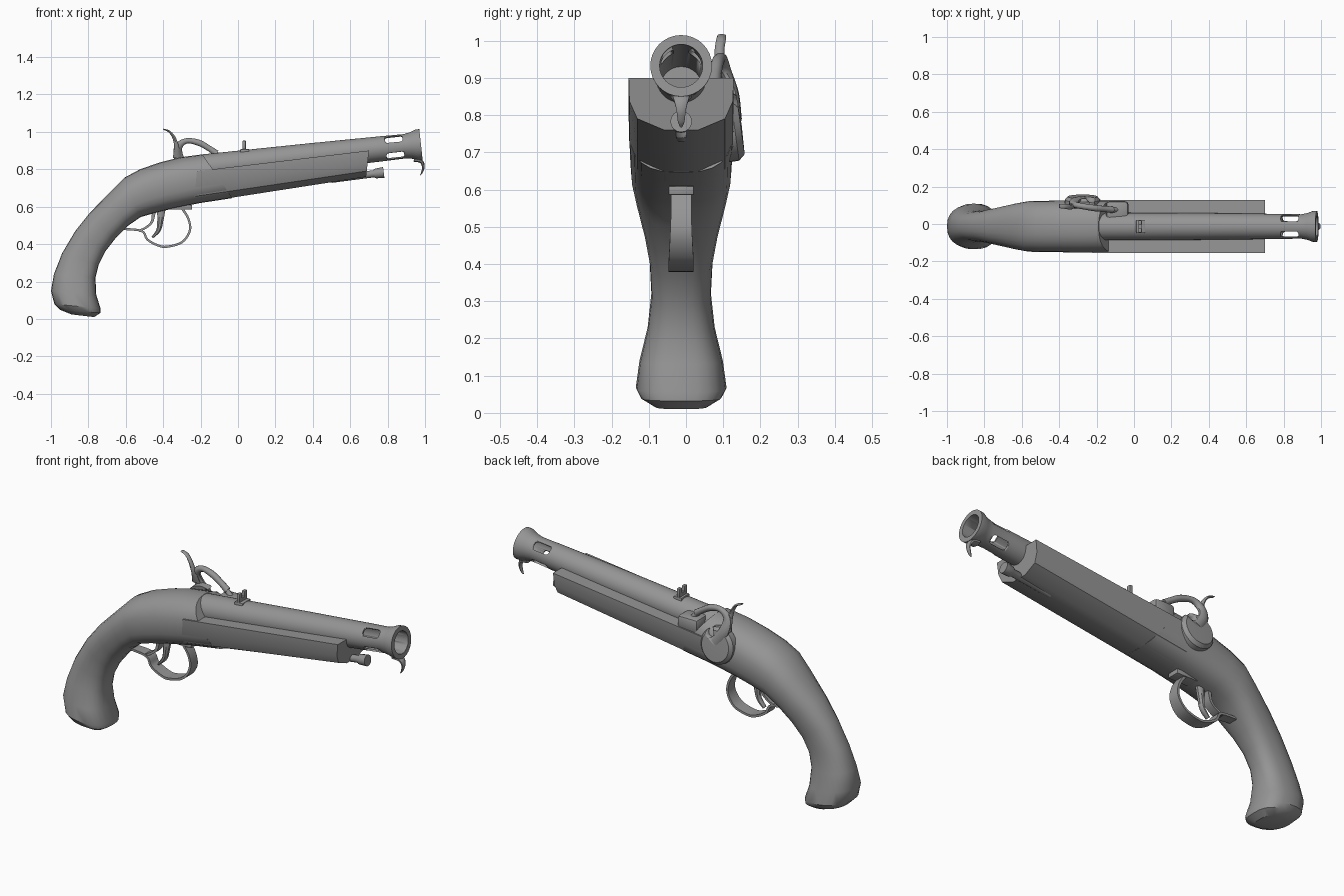
import bpy, bmesh, math
from mathutils import Vector, Matrix

cube = bpy.data.objects.get("Cube")
if cube:
    bpy.data.objects.remove(cube, do_unlink=True)

MID = -0.013  # the long centre plane of the pistol
TILT = math.atan(0.109)
AXIS = Matrix.Translation((0, MID, 0.826)) @ Matrix.Rotation(-TILT, 4, 'Y')

grey = bpy.data.materials.new("plain grey")
grey.use_nodes = True
grey.diffuse_color = (0.3, 0.3, 0.3, 1)
grey.node_tree.nodes["Principled BSDF"].inputs["Base Color"].default_value = grey.diffuse_color


def finish(name, bm, angle=35):
    bmesh.ops.recalc_face_normals(bm, faces=bm.faces)
    mesh = bpy.data.meshes.new(name)
    bm.to_mesh(mesh)
    bm.free()
    mesh.materials.append(grey)
    ob = bpy.data.objects.new(name, mesh)
    bpy.context.collection.objects.link(ob)
    bpy.ops.object.select_all(action='DESELECT')
    ob.select_set(True)
    bpy.context.view_layer.objects.active = ob
    bpy.ops.object.shade_smooth_by_angle(angle=math.radians(angle))
    return ob


def loft(name, rings, angle=35):
    bm = bmesh.new()
    loops = [[bm.verts.new(p) for p in ring] for ring in rings]
    n = len(loops[0])
    for a, b in zip(loops, loops[1:]):
        for i in range(n):
            j = (i + 1) % n
            bm.faces.new((a[i], a[j], b[j], b[i]))
    bm.faces.new(loops[0])
    bm.faces.new(loops[-1])
    return finish(name, bm, angle)


def smooth_path(points, steps):
    # Catmull-Rom interpolation of every value in the points
    pts = [Vector(p) for p in points]
    pts = [pts[0] * 2 - pts[1]] + pts + [pts[-1] * 2 - pts[-2]]
    out = []
    for a, b, c, d in zip(pts, pts[1:], pts[2:], pts[3:]):
        for s in range(steps):
            t = s / steps
            out.append((b * 2 + (c - a) * t + (a * 2 - b * 5 + c * 4 - d) * t ** 2
                        + (b * 3 - a - c * 3 + d) * t ** 3) / 2)
    return out + [pts[-2]]


def strip(name, points, sides=4, steps=5):
    # points: x, y, z, thickness, width
    path = smooth_path(points, steps)
    grow = math.sqrt(2) if sides == 4 else 1
    rings = []
    for i, p in enumerate(path):
        q, r = path[max(i - 1, 0)], path[min(i + 1, len(path) - 1)]
        normal = Vector((q[2] - r[2], 0, r[0] - q[0])).normalized()
        ring = []
        for k in range(sides):
            a = math.tau * (k + 0.5) / sides
            ring.append(Vector(p[:3]) + normal * p[3] / 2 * grow * math.cos(a)
                        + Vector((0, p[4] / 2 * grow * math.sin(a), 0)))
        rings.append(ring)
    return loft(name, rings, 40)


def lathe(name, profile, matrix, sides=32):
    # profile: distance along local x, radius
    bm = bmesh.new()
    verts = [bm.verts.new((d, 0, r)) for d, r in profile]
    edges = [bm.edges.new(e) for e in zip(verts, verts[1:])]
    bmesh.ops.spin(bm, geom=verts + edges, cent=(0, 0, 0), axis=(1, 0, 0),
                   angle=math.tau, steps=sides, use_duplicate=False)
    bmesh.ops.remove_doubles(bm, verts=bm.verts, dist=1e-4)
    bm.transform(matrix)
    return finish(name, bm)


def block(name, low, high, bevel=0.0):
    bm = bmesh.new()
    low, high = Vector(low), Vector(high)
    bmesh.ops.create_cube(bm, size=1, matrix=Matrix.Translation((low + high) / 2)
                          @ Matrix.Diagonal((*(high - low), 1)))
    if bevel:
        bmesh.ops.bevel(bm, geom=bm.edges[:], offset=bevel, segments=2, affect='EDGES', profile=0.5)
    return finish(name, bm)


def cut(ob, cutter):
    mod = ob.modifiers.new("cut", 'BOOLEAN')
    mod.operation = 'DIFFERENCE'
    mod.solver = 'EXACT'
    mod.object = cutter
    cutter.hide_render = True
    bpy.context.view_layer.objects.active = ob
    # apply before any other modifier so the smoothing stays last
    bpy.ops.object.modifier_move_to_index(modifier=mod.name, index=0)
    bpy.ops.object.modifier_apply(modifier=mod.name)
    bpy.data.objects.remove(cutter, do_unlink=True)


# Grip and rear stock: top x, top z, bottom x, bottom z, half width
stations = [
    (-.19, .88, -.03, .646, .139), (-.31, .864, -.2, .62, .139),
    (-.417, .837, -.35, .59, .138), (-.524, .80, -.45, .565, .137),
    (-.604, .757, -.52, .545, .135), (-.684, .677, -.585, .50, .122),
    (-.79, .57, -.658, .427, .1), (-.87, .47, -.71, .36, .085),
    (-.94, .352, -.745, .29, .08), (-.984, .24, -.762, .22, .09),
    (-1, .15, -.758, .13, .112), (-.982, .08, -.735, .055, .122),
    (-.95, .048, -.735, .032, .108), (-.89, .024, -.77, .01, .07)]
rings = []
for tx, tz, bx, bz, w in stations:
    ring = []
    for k in range(24):
        a = math.tau * k / 24
        c, s = math.cos(a), math.sin(a)
        power = 2 / (2.3 if s > 0 else 2.7)
        side = math.copysign(abs(c) ** power, c) * w
        t = 0.5 - 0.5 * math.copysign(abs(s) ** power, s)
        ring.append((tx + (bx - tx) * t, MID + side, tz + (bz - tz) * t))
    rings.append(ring)
loft("grip_and_stock", rings)

# Forestock: flat top, upright sides, chamfered underside
half = [(.141, 0), (.139, .45), (.118, .78), (.045, 1)]
section = half + [(-y, t) for y, t in reversed(half)]
rings = []
for x in (-0.22, 0.2, 0.7):
    top = 0.80 + 0.12 * (x + 0.135)
    bottom = 0.624 + 0.155 * (x + 0.175)
    rings.append([(x - 0.015 * t, MID + y, top + (bottom - top) * t) for y, t in section])
loft("forestock", rings, 30)

# Barrel with a flared muzzle and open bore
barrel = lathe("barrel", [
    (-.18, 0), (-.18, .074), (.4, .071), (.79, .067), (.9, .065), (.935, .072), (.96, .082),
    (.984, .083), (.984, .058), (.45, .056), (.45, 0)], AXIS)

# Four rounded ports behind the muzzle
for turn in (45, 135):
    bm = bmesh.new()
    bmesh.ops.create_cube(bm, size=1, matrix=Matrix.Diagonal((.095, .046, .3, 1)))
    upright = [e for e in bm.edges if abs(e.verts[0].co.z - e.verts[1].co.z) > 0.1]
    bmesh.ops.bevel(bm, geom=upright, offset=0.014, segments=4, affect='EDGES', profile=0.5)
    bm.transform(AXIS @ Matrix.Translation((.842, 0, 0)) @ Matrix.Rotation(math.radians(turn), 4, 'X'))
    cut(barrel, finish("port_cutter", bm))

# Ramrod under the barrel
lathe("ramrod", [(-.2, 0), (-.2, .019), (.03, .019), (.04, .026), (.085, .029), (.085, 0)],
      Matrix.Translation((.695, MID, .772)) @ Matrix.Rotation(-.13, 4, 'Y'), 16)

# Hook below the muzzle
strip("muzzle_hook", [(.94, MID, .85, .02, .06), (.978, MID, .843, .022, .045),
                      (.991, MID, .815, .016, .028), (.984, MID, .785, .01, .02),
                      (.974, MID, .768, .004, .006)], 8)

# Rear sight: foot and two leaves
block("sight_foot", (.012, MID - .035, .88), (.06, MID + .035, .908), .004)
for label, sign in (("left", 1), ("right", -1)):
    y = sorted((MID + sign * .01, MID + sign * .033))
    block("sight_leaf_" + label, (.024, y[0], .9), (.042, y[1], .953), .004)
block("sight_bridge", (.024, MID - .02, .9), (.042, MID + .02, .925))

# Trigger guard, its strut and front plate
strip("trigger_guard", [
    (-.62, MID, .482, .012, .05), (-.515, MID, .47, .012, .06), (-.485, MID, .425, .012, .065),
    (-.43, MID, .394, .012, .067), (-.38, MID, .386, .012, .067), (-.3, MID, .41, .012, .067),
    (-.258, MID, .47, .012, .06), (-.265, MID, .535, .012, .055), (-.305, MID, .6, .014, .055)])
strip("guard_strut", [(-.53, MID, .47, .012, .05), (-.49, MID, .49, .012, .045),
                      (-.46, MID, .52, .014, .045), (-.45, MID, .57, .02, .045)])
block("guard_plate", (-.37, MID - .034, .585), (-.245, MID + .034, .61), .004)

# Trigger
strip("trigger", [(-.41, MID, .59, .05, .035), (-.415, MID, .53, .036, .035),
                  (-.425, MID, .475, .026, .032), (-.458, MID, .435, .012, .028)], 8)

# Lock disc with a curled notch on the left side
outward = Matrix.Translation((-.275, .095, .767)) @ Matrix.Rotation(math.radians(97), 4, 'Z')
lean = Matrix.Translation((-.275, .095, .767)) @ Matrix.Rotation(math.radians(8), 4, 'X') \
    @ Matrix.Rotation(math.radians(90), 4, 'Z')
disc = lathe("lock_disc", [(0, 0), (0, .096), (.035, .095), (.052, .08), (.055, 0)], lean)
notch = lathe("notch_cutter", [(-.05, 0), (-.05, .026), (.15, .026), (.15, 0)],
              Matrix.Translation((.04, 0, .062)) @ lean, 20)
cut(disc, notch)

# Hammer: neck with nose, and thumb spur
strip("hammer_neck", [
    (-.27, .135, .79, .06, .03), (-.315, .125, .86, .055, .034), (-.318, .105, .92, .045, .034),
    (-.275, .095, .952, .03, .032), (-.21, .085, .942, .034, .034), (-.155, .08, .912, .032, .032),
    (-.115, .076, .885, .036, .036)], 10)
strip("hammer_spur", [
    (-.325, .115, .86, .05, .03), (-.328, .095, .92, .028, .026), (-.343, .09, .97, .018, .026),
    (-.368, .094, 1.002, .012, .026), (-.4, .096, 1.015, .006, .022)], 10)

# Bolster block and nipple
block("bolster", (-.15, .02, .79), (-.03, .122, .868), .018)
lathe("nipple", [(0, 0), (0, .022), (.02, .014), (.06, .012), (.06, 0)],
      Matrix.Translation((-.085, .076, .845)) @ Matrix.Rotation(math.radians(-130), 4, 'Y'), 12)
